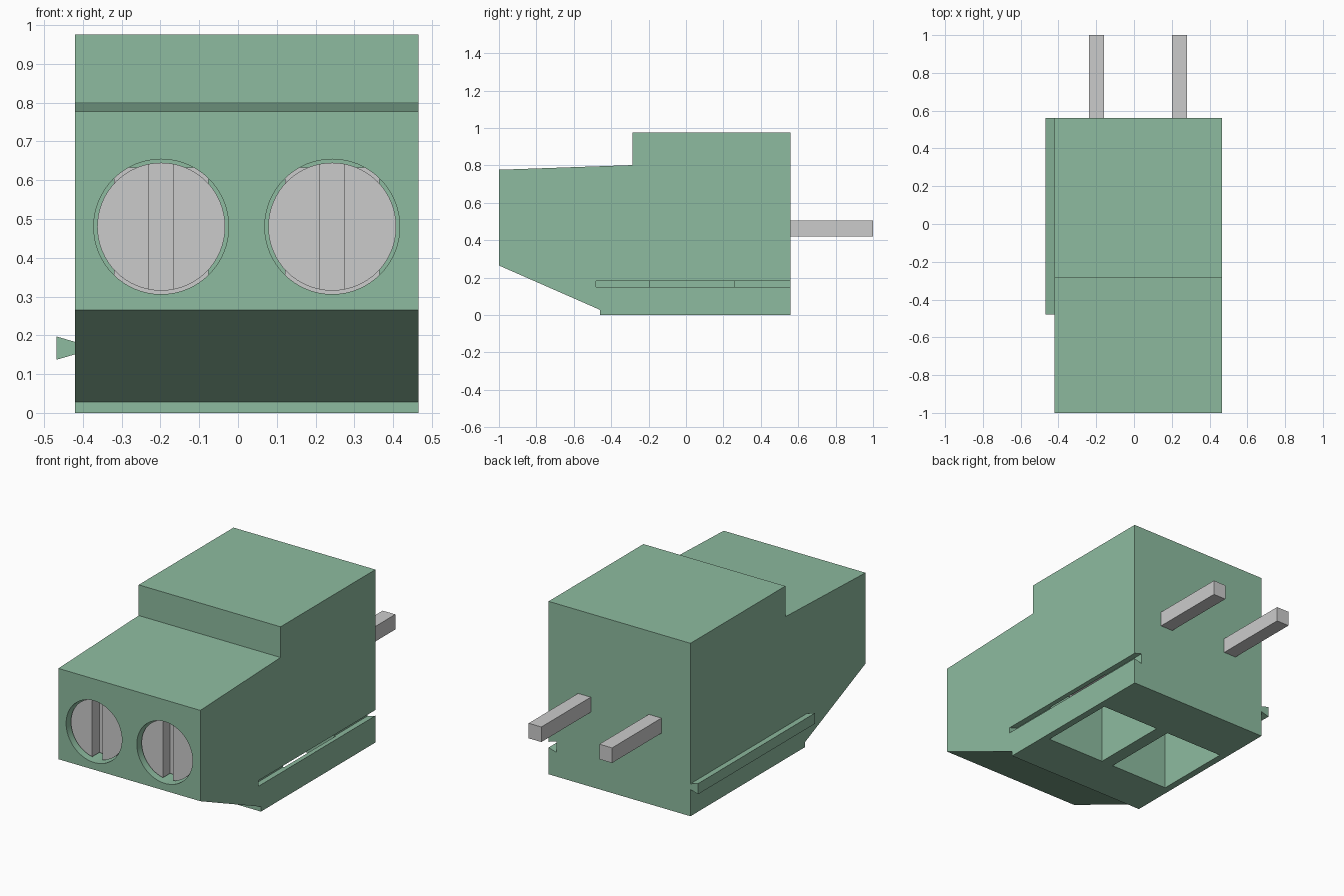
import bpy, bmesh, math
from mathutils import Vector, Matrix

if "Cube" in bpy.data.objects:
    bpy.data.objects.remove(bpy.data.objects["Cube"])

X0, X1, BACK = -0.42, 0.465, 0.56
POLES = (-0.198, 0.243)
SCREW_Z = 0.48


def finish(name, bm):
    bmesh.ops.recalc_face_normals(bm, faces=bm.faces)
    mesh = bpy.data.meshes.new(name)
    bm.to_mesh(mesh)
    bm.free()
    ob = bpy.data.objects.new(name, mesh)
    bpy.context.collection.objects.link(ob)
    return ob


def prism(name, points, offset):
    bm = bmesh.new()
    face = bm.faces.new([bm.verts.new(p) for p in points])
    new = bmesh.ops.extrude_face_region(bm, geom=[face])["geom"]
    verts = [g for g in new if isinstance(g, bmesh.types.BMVert)]
    bmesh.ops.translate(bm, vec=Vector(offset), verts=verts)
    return finish(name, bm)


def box(name, x, y, z):
    pts = [(x[0], y[0], z[0]), (x[1], y[0], z[0]), (x[1], y[0], z[1]), (x[0], y[0], z[1])]
    return prism(name, pts, (0, y[1] - y[0], 0))


def cylinder(name, x, z, r, y0, y1):
    bm = bmesh.new()
    m = Matrix.Translation((x, (y0 + y1) / 2, z)) @ Matrix.Rotation(math.pi / 2, 4, 'X')
    bmesh.ops.create_cone(bm, cap_ends=True, segments=64, radius1=r, radius2=r,
                          depth=y1 - y0, matrix=m)
    return finish(name, bm)


def cut(ob, cutter):
    cutter.hide_render = True
    mod = ob.modifiers.new("cut", 'BOOLEAN')
    mod.operation, mod.solver, mod.object = 'DIFFERENCE', 'EXACT', cutter
    activate(ob)
    bpy.ops.object.modifier_apply(modifier=mod.name)
    bpy.data.objects.remove(cutter, do_unlink=True)


def activate(ob):
    bpy.ops.object.select_all(action='DESELECT')
    bpy.context.view_layer.objects.active = ob
    ob.select_set(True)


def smooth(ob):
    activate(ob)
    bpy.ops.object.shade_smooth_by_angle(angle=math.radians(30))


green = bpy.data.materials.new("green_plastic")
green.diffuse_color = (0.27, 0.5, 0.35, 1)
green.use_nodes = True
green.node_tree.nodes["Principled BSDF"].inputs["Base Color"].default_value = green.diffuse_color

# Stepped housing from its side profile
side = [(-1, 0.265), (-0.46, 0.028), (-0.46, 0), (BACK, 0), (BACK, 0.975),
        (-0.285, 0.975), (-0.285, 0.802), (-1, 0.777)]
housing = prism("housing", [(X0, y, z) for y, z in side], (X1 - X0, 0, 0))


# Dovetail rail on the left and its matching groove on the right
def dovetail(name, narrow_x, wide_x, y_end):
    pts = [(narrow_x, -0.48, 0.151), (wide_x, -0.48, 0.137),
           (wide_x, -0.48, 0.197), (narrow_x, -0.48, 0.183)]
    return prism(name, pts, (0, y_end + 0.48, 0))


rail = dovetail("side_rail", X0, X0 - 0.048, BACK)
rail.data.materials.append(green)
cut(housing, dovetail("groove_cutter", X1 + 0.0005, X1 - 0.048, BACK + 0.1))

for i, x in enumerate(POLES, 1):
    # Wire opening from below and screw hole running into it
    cut(housing, box("wire_cutter", (x - 0.183, x + 0.183), (-0.195, 0.26), (-0.1, 0.68)))
    cut(housing, cylinder("hole_cutter", x, SCREW_Z, 0.174, -1.1, -0.1))

    # Slotted screw, slightly recessed
    screw = cylinder(f"screw_{i}", x, SCREW_Z, 0.165, -0.97, -0.2)
    cut(screw, box("slot_cutter", (x - 0.032, x + 0.032), (-1.1, -0.905), (0.2, 0.8)))
    smooth(screw)

    # Metal clamp inside the opening and square contact pin at the back
    box(f"clamp_{i}", (x - 0.122, x + 0.122), (-0.15, 0.2), (0.295, 0.633))
    box(f"pin_{i}", (x - 0.041, x + 0.038), (0.2, 1.0), (0.42, 0.505))

housing.data.materials.clear()
housing.data.materials.append(green)
smooth(housing)
